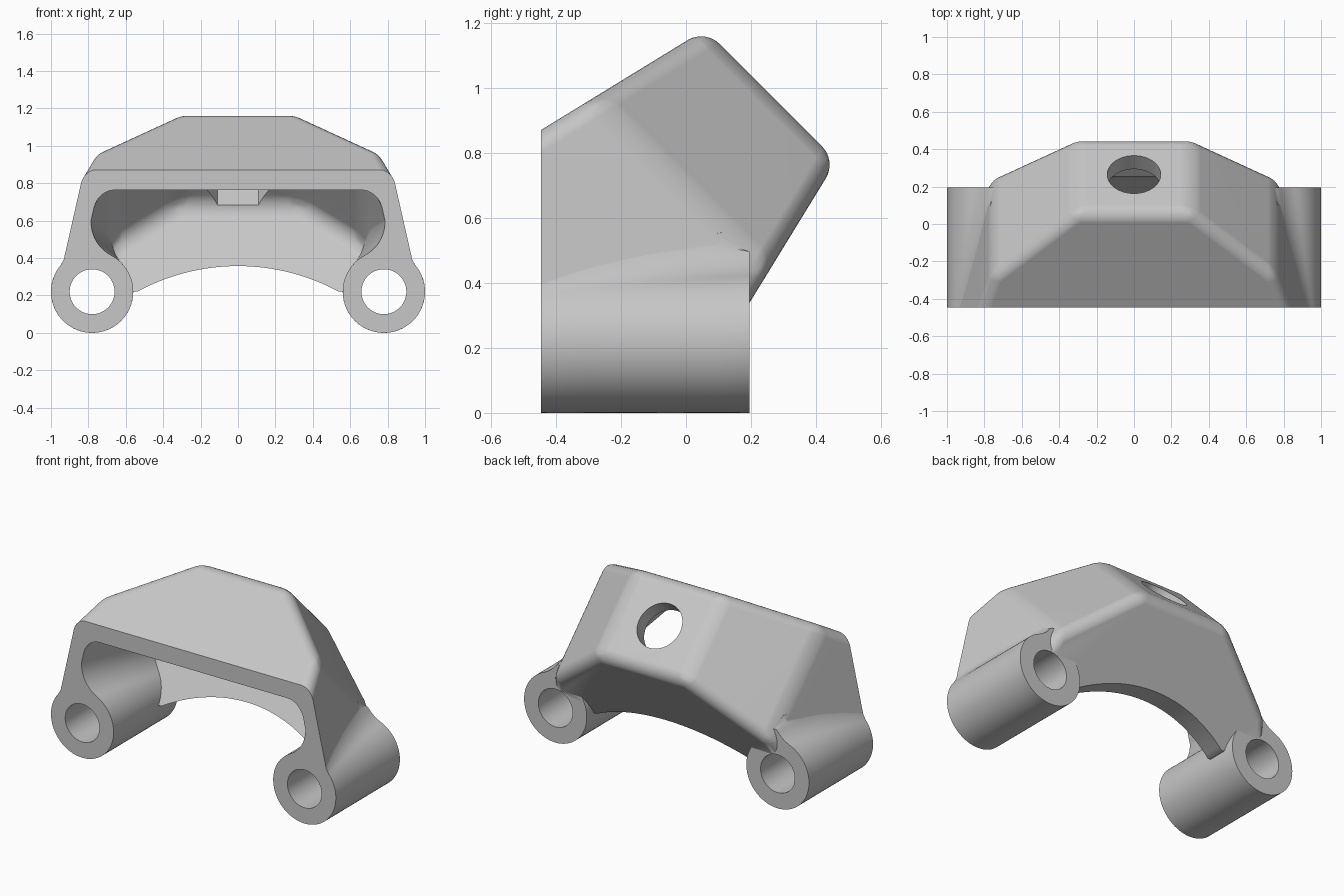
import bpy, bmesh
from math import sqrt, sin, cos, pi, atan2, radians
from mathutils import Vector, Matrix

if "Cube" in bpy.data.objects:
    bpy.data.objects.remove(bpy.data.objects["Cube"])

FRONT, BACK = -0.447, 0.195      # lug ends along y
SPARE = 0.04                     # extra length, trimmed off at the front
LUG = Vector((0.78, 0.22))       # lug centre in x, z
LUG_R, BORE_R, FILLET = 0.22, 0.12, 0.2
SIDE = 0.32                      # lean of the side walls
CHAMFER_U = 0.49                 # where the side walls meet the chamfers
ROOT2 = sqrt(2)

grey = bpy.data.materials.new("plain grey")
grey.use_nodes = True
grey.diffuse_color = (0.57, 0.57, 0.57, 1)
grey.node_tree.nodes["Principled BSDF"].inputs["Base Color"].default_value = (0.57, 0.57, 0.57, 1)


def tilted(x, u, v):
    """Point in the housing frame: u runs up and back, v up and forward."""
    return Vector((x, (u - v) / ROOT2, (u + v) / ROOT2))


def to_object(name, bm):
    bmesh.ops.recalc_face_normals(bm, faces=bm.faces)
    mesh = bpy.data.meshes.new(name)
    bm.to_mesh(mesh)
    bm.free()
    mesh.materials.append(grey)
    obj = bpy.data.objects.new(name, mesh)
    bpy.context.scene.collection.objects.link(obj)
    return obj


def loft(bm, rings):
    """Join matching rings of points into a closed solid."""
    rings = [[bm.verts.new(p) for p in ring] for ring in rings]
    n = len(rings[0])
    for a, b in zip(rings, rings[1:]):
        for i in range(n):
            j = (i + 1) % n
            bm.faces.new((a[i], a[j], b[j], b[i]))
    bm.faces.new(rings[0])
    bm.faces.new(rings[-1])


def tapered_block(name, half, roof, floor, rounding):
    """Faceted block with drafted roof and floor and rounded edges."""
    outline = half + [(-x, u) for x, u in reversed(half)]
    bm = bmesh.new()
    loft(bm, [[tilted(x, u, f(u)) for x, u in outline] for f in (floor, roof)])
    base = half[0][1]
    is_base = lambda v: abs((v.co.y + v.co.z) / ROOT2 - base) < 0.001
    edges = [e for e in bm.edges if not all(is_base(v) for v in e.verts)]
    bmesh.ops.recalc_face_normals(bm, faces=bm.faces)
    bmesh.ops.bevel(bm, geom=edges, offset=rounding, segments=6, profile=0.5,
                    affect='EDGES', clamp_overlap=True)
    return to_object(name, bm)


def box(name, low, high):
    low, high = Vector(low), Vector(high)
    bm = bmesh.new()
    bmesh.ops.create_cube(bm, size=1, matrix=Matrix.LocRotScale((low + high) / 2, None, high - low))
    return to_object(name, bm)


def cylinder(name, centre, radius, depth, axis, sides=96, spin=0):
    bm = bmesh.new()
    turn = Vector((0, 0, 1)).rotation_difference(Vector(axis)).to_matrix().to_4x4()
    bmesh.ops.create_cone(bm, cap_ends=True, segments=sides, radius1=radius, radius2=radius,
                          depth=depth, matrix=Matrix.Translation(centre) @ turn @ Matrix.Rotation(spin, 4, 'Z'))
    return to_object(name, bm)


def combine(target, tool, operation):
    mod = target.modifiers.new(operation.title(), 'BOOLEAN')
    mod.operation, mod.object, mod.solver = operation, tool, 'EXACT'
    bpy.context.view_layer.objects.active = target
    bpy.ops.object.modifier_apply(modifier=mod.name)
    bpy.data.objects.remove(tool)


def outer_x(u):
    return 0.84 - SIDE * (u - 0.247)


def inner_x(u):
    return 0.78 - SIDE * (u - 0.127)


def arc(centre, radius, start, sweep, steps):
    return [centre + radius * Vector((cos(start + sweep * i / steps), sin(start + sweep * i / steps)))
            for i in range(steps + 1)]


def blend_arc(wall_x, y, side):
    """Concave arc from a leaning wall to the round lug in one slice."""
    slope = -SIDE / ROOT2
    normal = Vector((1, -slope)).normalized() * side
    along = Vector((slope, 1)).normalized()
    # the arc dips slightly into the wall so the two solids cross cleanly
    start = Vector((wall_x(y / ROOT2), 0)) + normal * (FILLET - 0.003)
    gap = start - LUG
    b = gap.dot(along)
    centre = start + along * (-b + sqrt(b * b - gap.length_squared + (LUG_R + FILLET) ** 2))
    a0 = atan2(-normal.y, -normal.x)
    to_lug = LUG - centre
    a1 = atan2(to_lug.y, to_lug.x)
    return arc(centre, FILLET, a0, (a1 - a0 + pi) % (2 * pi) - pi, 12)


def lug_slice(y):
    """Lug outline with blends up to the outer and inner wall faces."""
    outer, inner = blend_arc(outer_x, y, 1), blend_arc(inner_x, y, -1)
    a0, a1 = (atan2(p.y, p.x) for p in (outer[-1] - LUG, inner[-1] - LUG))
    around = arc(LUG, LUG_R, a0, -((a0 - a1) % (2 * pi)), 60)
    limit = CHAMFER_U * ROOT2 - y
    return [Vector((p.x, y, min(p.y, limit))) for p in outer + around[1:-1] + inner[::-1]]


# Housing shell
roof = lambda u: 0.81 - 0.24 * (u - 0.81)
floor = lambda u: 0.205 + 0.24 * (u - 0.81)
housing = tapered_block("bracket_housing",
                        [(outer_x(-0.35), -0.35), (outer_x(CHAMFER_U), CHAMFER_U), (0.31, 0.877)],
                        roof, floor, 0.06)
combine(housing, box("trim_block", (-2, FRONT - SPARE, LUG.y), (2, 2, 2)), 'INTERSECT')

# Hollow inside and arched lower edge
cavity = tapered_block("cavity",
                       [(inner_x(-0.6), -0.6), (inner_x(0.44), 0.44), (0.33, 0.68)],
                       lambda u: roof(u) - 0.095, lambda u: floor(u) + 0.105, 0.08)
combine(housing, cavity, 'DIFFERENCE')
combine(housing, cylinder("arch", (0, 0, -0.773), 1.13, 3, (0, 1, 0), 160), 'DIFFERENCE')

# Bolt hole and hexagonal nut pocket
combine(housing, cylinder("bolt_hole", tilted(0, 0.8, 0.503), 0.143, 0.5, (0, 1, 1)), 'DIFFERENCE')
combine(housing, cylinder("nut_pocket", tilted(0, 0.675, 0.495), 0.22, 0.2, (0, 1, 1), 6, pi / 6), 'DIFFERENCE')

# Blended lug and its bore on one side
bm = bmesh.new()
start = FRONT - SPARE
loft(bm, [lug_slice(start + (BACK - start) * i / 8) for i in range(9)])
combine(housing, to_object("lug", bm), 'UNION')
combine(housing, cylinder("bore", (LUG.x, 0, LUG.y), BORE_R, 2, (0, 1, 0)), 'DIFFERENCE')

# Flat front face
combine(housing, box("front_trim", (-2, -2, -1), (2, FRONT, 2)), 'DIFFERENCE')

# Keep the finished half and mirror it
bm = bmesh.new()
bm.from_mesh(housing.data)
bmesh.ops.bisect_plane(bm, geom=bm.verts[:] + bm.edges[:] + bm.faces[:], plane_co=(0, 0, 0),
                       plane_no=(1, 0, 0), clear_inner=True)
bm.to_mesh(housing.data)
bm.free()
housing.modifiers.new("Mirror", 'MIRROR')
bpy.context.view_layer.objects.active = housing
bpy.ops.object.modifier_apply(modifier="Mirror")

# Smooth rounded surfaces, crisp cut edges
bpy.ops.object.select_all(action='DESELECT')
housing.select_set(True)
bpy.ops.object.shade_smooth_by_angle(angle=radians(30))
weighted = housing.modifiers.new("Weighted Normals", 'WEIGHTED_NORMAL')
weighted.keep_sharp = True
